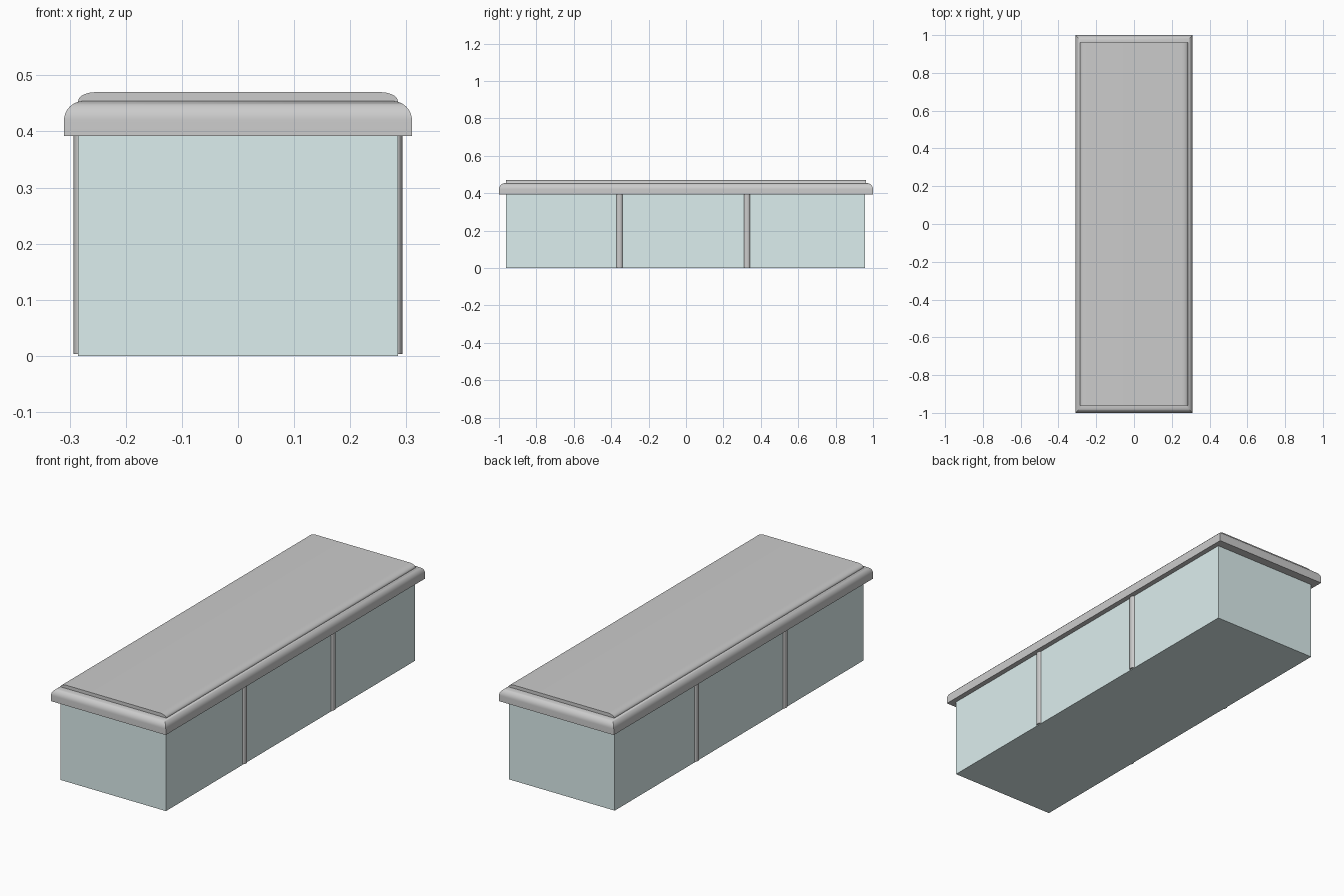
import bpy, bmesh
from math import sin, cos, pi, radians

if "Cube" in bpy.data.objects:
    bpy.data.objects.remove(bpy.data.objects["Cube"])


def make_material(name, color):
    mat = bpy.data.materials.new(name)
    mat.diffuse_color = color
    mat.use_nodes = True
    mat.node_tree.nodes["Principled BSDF"].inputs["Base Color"].default_value = mat.diffuse_color
    return mat


def loft(name, rings, material=None, smooth=True):
    """Skin a stack of equal-length closed rings and cap both ends."""
    bm = bmesh.new()
    loops = [[bm.verts.new(p) for p in ring] for ring in rings]
    for a, b in zip(loops, loops[1:]):
        for i in range(len(a)):
            j = (i + 1) % len(a)
            bm.faces.new((a[i], a[j], b[j], b[i]))
    bm.faces.new(loops[0][::-1])
    bm.faces.new(loops[-1])
    bmesh.ops.recalc_face_normals(bm, faces=bm.faces)
    mesh = bpy.data.meshes.new(name)
    bm.to_mesh(mesh)
    bm.free()
    obj = bpy.data.objects.new(name, mesh)
    bpy.context.collection.objects.link(obj)
    if material:
        mesh.materials.append(material)
    if smooth:
        bpy.ops.object.select_all(action='DESELECT')
        obj.select_set(True)
        bpy.context.view_layer.objects.active = obj
        bpy.ops.object.shade_smooth_by_angle(angle=radians(35))
    return obj


def rect(hx, hy, z, cy=0.0):
    return [(-hx, cy - hy, z), (hx, cy - hy, z), (hx, cy + hy, z), (-hx, cy + hy, z)]


teal = make_material("pale_teal", (0.72, 0.86, 0.86, 1))
dark = make_material("dark_grey", (0.55, 0.55, 0.55, 1))

# Box body
loft("body", [rect(0.285, 0.96, z, -0.003) for z in (0, 0.392)], teal, smooth=False)

# Lid rim: quarter-round edge with mitred corners
R, STEPS = 0.034, 10
rings = [rect(0.31, 1.0, 0.392)]
for i in range(STEPS + 1):
    a = i / STEPS * pi / 2
    inset = R * (1 - cos(a))
    rings.append(rect(0.31 - inset, 1.0 - inset, 0.454 - R + R * sin(a)))
loft("lid_rim", rings)

# Raised top panel: rounded long edges, square ends
arc = [(0.285 - 0.032 * (1 - cos(i / 8 * pi / 2)), 0.454 + 0.016 * sin(i / 8 * pi / 2))
       for i in range(9)]
profile = [(0.285, 0.448)] + arc
profile += [(-x, z) for x, z in reversed(profile)]
loft("top_panel", [[(x, y, z) for x, z in profile] for y in (-0.962, 0.962)], dark)

# Half-round ribs on both long sides
for side, label in ((1, "right"), (-1, "left")):
    for n, y in enumerate((-0.356, 0.326)):
        section = [(side * (0.283 + 0.010 * sin(i / 10 * pi)), y + 0.016 * cos(i / 10 * pi))
                   for i in range(11)]
        loft(f"rib_{label}_{n + 1}", [[(px, py, z) for px, py in section] for z in (0.003, 0.393)])
